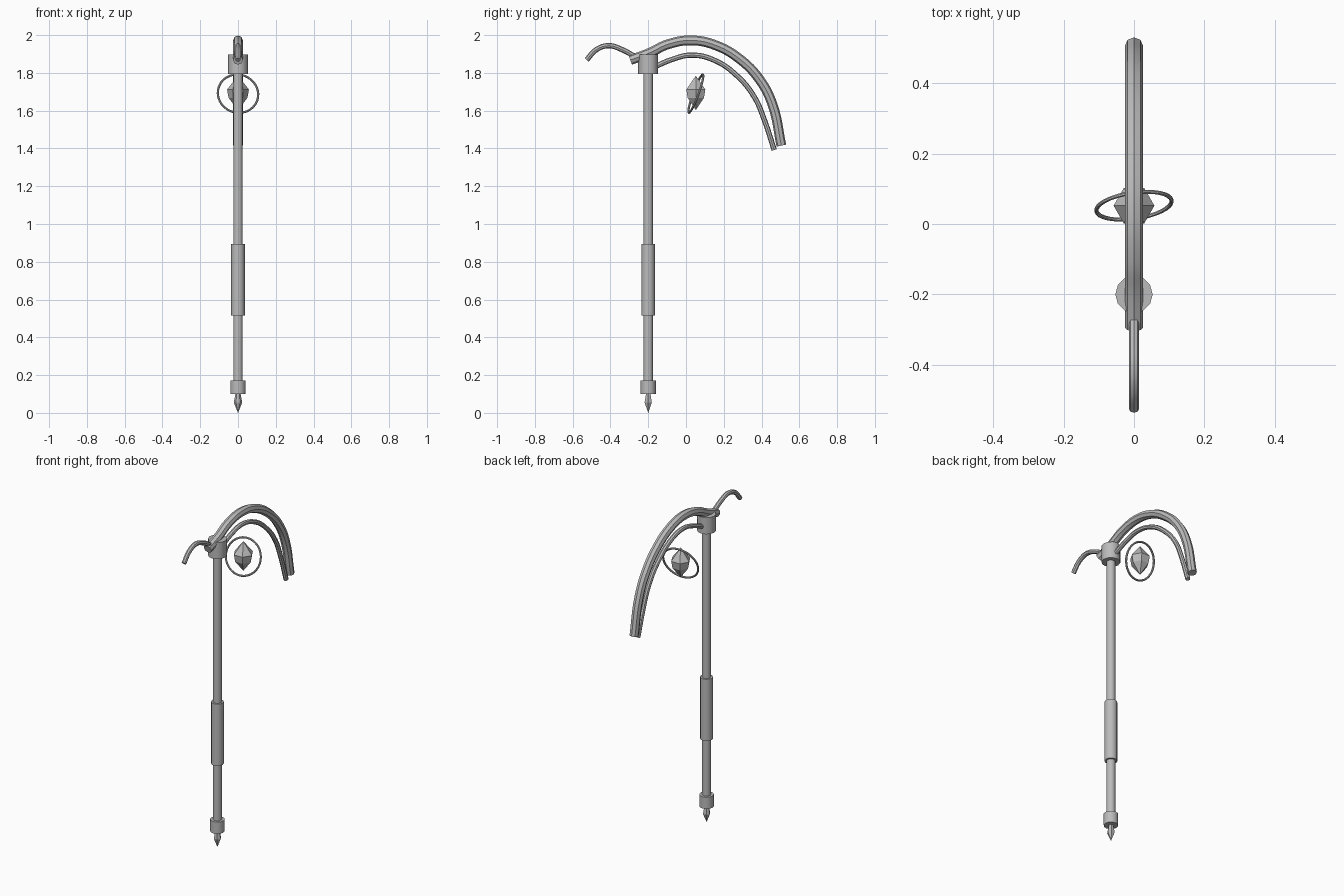
import bpy
from math import radians, sin, cos, pi

default = bpy.data.objects.get("Cube")
if default:
    bpy.data.objects.remove(default, do_unlink=True)

grey = bpy.data.materials.new("plain grey")
grey.use_nodes = True
GREY = (0.5, 0.5, 0.5, 1)
grey.diffuse_color = GREY
grey.node_tree.nodes["Principled BSDF"].inputs["Base Color"].default_value = GREY

POLE_Y = -0.2


def lathe(name, profile, y, sides, smooth=True):
    """Closed solid from (radius, z) pairs; a zero radius makes a point."""
    verts, rings, faces = [], [], []
    for r, z in profile:
        n = sides if r else 1
        rings.append(range(len(verts), len(verts) + n))
        verts += [(r * cos(2 * pi * i / sides), y + r * sin(2 * pi * i / sides), z)
                  for i in range(n)]
    for a, b in zip(rings, rings[1:]):
        for i in range(sides):
            j = (i + 1) % sides
            quad = [a[i % len(a)], a[j % len(a)], b[j % len(b)], b[i % len(b)]]
            faces.append(list(dict.fromkeys(quad)))
    if len(rings[0]) > 1:
        faces.append(list(reversed(rings[0])))
    if len(rings[-1]) > 1:
        faces.append(list(rings[-1]))
    mesh = bpy.data.meshes.new(name)
    mesh.from_pydata(verts, [], faces)
    obj = bpy.data.objects.new(name, mesh)
    bpy.context.collection.objects.link(obj)
    return finish(obj, smooth)


def finish(obj, smooth=True):
    obj.data.materials.append(grey)
    bpy.ops.object.select_all(action='DESELECT')
    obj.select_set(True)
    bpy.context.view_layer.objects.active = obj
    if smooth:
        bpy.ops.object.shade_smooth_by_angle(angle=radians(40))
    return obj


def tube(name, radius, path):
    """Capped round tube through (y, z) points, converted to a mesh."""
    curve = bpy.data.curves.new(name, 'CURVE')
    curve.dimensions = '3D'
    curve.bevel_depth = radius
    curve.bevel_resolution = 2
    curve.resolution_u = 6
    curve.use_fill_caps = True
    spline = curve.splines.new('BEZIER')
    spline.bezier_points.add(len(path) - 1)
    for point, (y, z) in zip(spline.bezier_points, path):
        point.co = (0, y, z)
        point.handle_left_type = point.handle_right_type = 'AUTO'
    obj = bpy.data.objects.new(name, curve)
    bpy.context.collection.objects.link(obj)
    bpy.ops.object.select_all(action='DESELECT')
    obj.select_set(True)
    bpy.context.view_layer.objects.active = obj
    bpy.ops.object.convert(target='MESH')
    return finish(bpy.context.object)


# Straight pole with its fittings: name, radius, bottom, top
for name, r, low, high in (("pole", 0.025, 0.12, 1.85),
                           ("grip", 0.036, 0.515, 0.895),
                           ("foot_collar", 0.041, 0.10, 0.172),
                           ("head_collar", 0.053, 1.795, 1.897)):
    lathe(name, [(r, low), (r, high)], POLE_Y, 12)

# Pointed foot
lathe("foot_spike", [(0, 0), (0.022, 0.055), (0.013, 0.105)], POLE_Y, 6, False)

# Curved head
tube("main_arc", 0.026, [(-0.295, 1.868), (-0.19, 1.907), (-0.1, 1.95), (0.03, 1.972),
                         (0.16, 1.945), (0.285, 1.873), (0.388, 1.767),
                         (0.457, 1.635), (0.505, 1.415)])
tube("inner_arc", 0.014, [(-0.19, 1.82), (-0.077, 1.87), (0.03, 1.894), (0.15, 1.867),
                          (0.272, 1.783), (0.362, 1.672), (0.415, 1.55), (0.467, 1.392)])
tube("rear_hook", 0.014, [(-0.526, 1.869), (-0.473, 1.924), (-0.41, 1.944),
                          (-0.34, 1.924), (-0.26, 1.88)])

# Floating crystal and its tilted ring
lathe("crystal", [(0, 1.603), (0.05, 1.668), (0.058, 1.712), (0, 1.785)], 0.052, 6, False)
bpy.ops.mesh.primitive_torus_add(
    major_radius=0.108, minor_radius=0.006, major_segments=32, minor_segments=8,
    location=(0, 0.052, 1.69), rotation=(radians(70), 0, radians(8)))
ring = bpy.context.object
ring.name = "crystal_ring"
finish(ring)
